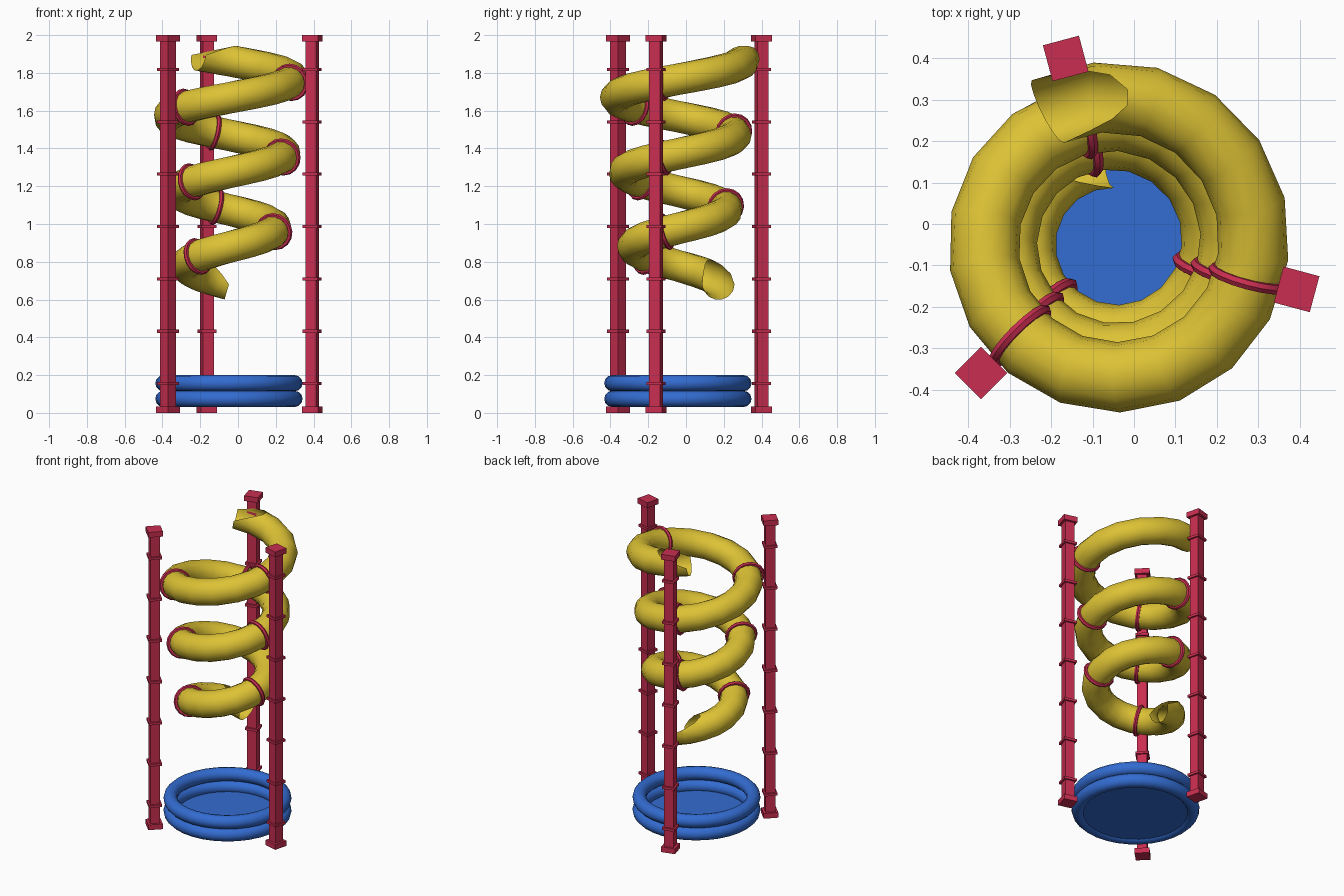
import bpy, bmesh, math
from mathutils import Vector, Matrix

if "Cube" in bpy.data.objects:
    bpy.data.objects.remove(bpy.data.objects["Cube"])

CX, CY = -0.048, -0.043      # shared axis of slide and pool
TUBE_R = 0.085


def material(name, rgb):
    m = bpy.data.materials.new(name)
    m.use_nodes = True
    m.diffuse_color = (*rgb, 1)
    m.node_tree.nodes["Principled BSDF"].inputs["Base Color"].default_value = (*rgb, 1)
    return m


yellow = material("slide yellow", (0.72, 0.54, 0.035))
red = material("frame red", (0.58, 0.027, 0.08))
blue = material("pool blue", (0.033, 0.15, 0.64))


def finish(bm, name, mat, smooth=True):
    mesh = bpy.data.meshes.new(name)
    bm.to_mesh(mesh)
    bm.free()
    mesh.materials.append(mat)
    ob = bpy.data.objects.new(name, mesh)
    bpy.context.collection.objects.link(ob)
    if smooth:
        bpy.context.view_layer.objects.active = ob
        bpy.ops.object.select_all(action="DESELECT")
        ob.select_set(True)
        bpy.ops.object.shade_smooth_by_angle(angle=math.radians(40))
    return ob


def helix_frame(t):
    """Centre, outward, up and forward vectors of the slide after t turns."""
    a = math.pi / 2 - math.tau * t
    radius = 0.35 - 0.045 * t
    out = Vector((math.cos(a), math.sin(a), 0))
    centre = Vector((CX, CY, 1.865 - 0.395 * t)) + out * radius
    forward = Vector((math.sin(a), -math.cos(a), -0.395 / (math.tau * radius))).normalized()
    return centre, out, out.cross(forward) * -1, forward


def skin(bm, rings, close=False):
    n = len(rings[0])
    pairs = list(zip(rings, rings[1:])) + ([(rings[-1], rings[0])] if close else [])
    for r, s in pairs:
        for j in range(n):
            k = (j + 1) % n
            bm.faces.new((r[j], r[k], s[k], s[j]))


def torus(bm, major, minor, matrix, segs, sides):
    rings = []
    for i in range(segs):
        a = math.tau * i / segs
        ring = []
        for j in range(sides):
            b = math.tau * j / sides
            d = major + minor * math.cos(b)
            p = Vector((d * math.cos(a), d * math.sin(a), minor * math.sin(b)))
            ring.append(bm.verts.new(matrix @ p))
        rings.append(ring)
    skin(bm, rings, close=True)
    bmesh.ops.recalc_face_normals(bm, faces=bm.faces)


# Spiral tube slide, its two mouths cut back along the upper half
bm = bmesh.new()
START, END, STEPS, SIDES = -0.075, 3.0, 54, 14
rings = []
for i in range(STEPS + 1):
    t = START + (END - START) * i / STEPS
    ring = []
    for j in range(SIDES):
        b = math.tau * j / SIDES
        rise = max(0, math.sin(b))
        u = min(max(t, START + 0.085 * rise), END - 0.13 * rise)
        c, out, up, _ = helix_frame(u)
        if up.z < 0:
            up = -up
        ring.append(bm.verts.new(c + TUBE_R * (out * math.cos(b) + up * math.sin(b))))
    rings.append(ring)
skin(bm, rings)
bmesh.ops.remove_doubles(bm, verts=bm.verts, dist=0.0005)
bmesh.ops.recalc_face_normals(bm, faces=bm.faces)
finish(bm, "spiral_slide", yellow)

# Bands clamped round the tube beside each post
for post, first in (("right_angle", 0.2917), ("front", 0.625), ("back", 0.958)):
    for turn in range(2 if post == "back" else 3):
        c, out, up, fwd = helix_frame(first + turn)
        m = Matrix((out, up, fwd)).transposed().to_4x4()
        m.translation = c
        bm = bmesh.new()
        torus(bm, TUBE_R + 0.003, 0.013, m, 16, 6)
        finish(bm, f"{post}_tube_band_{turn + 1}", red)


# Square posts with collars and end caps
def block(bm, side, z, height):
    m = Matrix.Translation((0, 0, z)) @ Matrix.Diagonal((side, side, height, 1))
    bmesh.ops.create_cube(bm, size=1, matrix=m)


for name, x, y, turn in (("back_post", -0.165, 0.4, 15),
                         ("left_post", 0.393, -0.158, -15),
                         ("front_right_post", -0.37, -0.36, 45)):
    bm = bmesh.new()
    block(bm, 0.06, 1.0, 1.96)
    for z in (0.0175, 1.9825):
        block(bm, 0.09, z, 0.035)
    for i in range(7):
        block(bm, 0.082, 0.155 + 0.2772 * i, 0.016)
    bm.transform(Matrix.Translation((x, y, 0)) @ Matrix.Rotation(math.radians(turn), 4, "Z"))
    finish(bm, name, red, smooth=False)

# Inflatable pool: two stacked rings and a floor
for name, z in (("lower_pool_ring", 0.074), ("upper_pool_ring", 0.157)):
    bm = bmesh.new()
    torus(bm, 0.347, 0.043, Matrix.Translation((CX, CY, z)), 32, 12)
    finish(bm, name, blue)
bm = bmesh.new()
bmesh.ops.create_cone(bm, cap_ends=True, segments=32, radius1=0.33, radius2=0.33,
                      depth=0.012, matrix=Matrix.Translation((CX, CY, 0.05)))
finish(bm, "pool_floor", blue)
